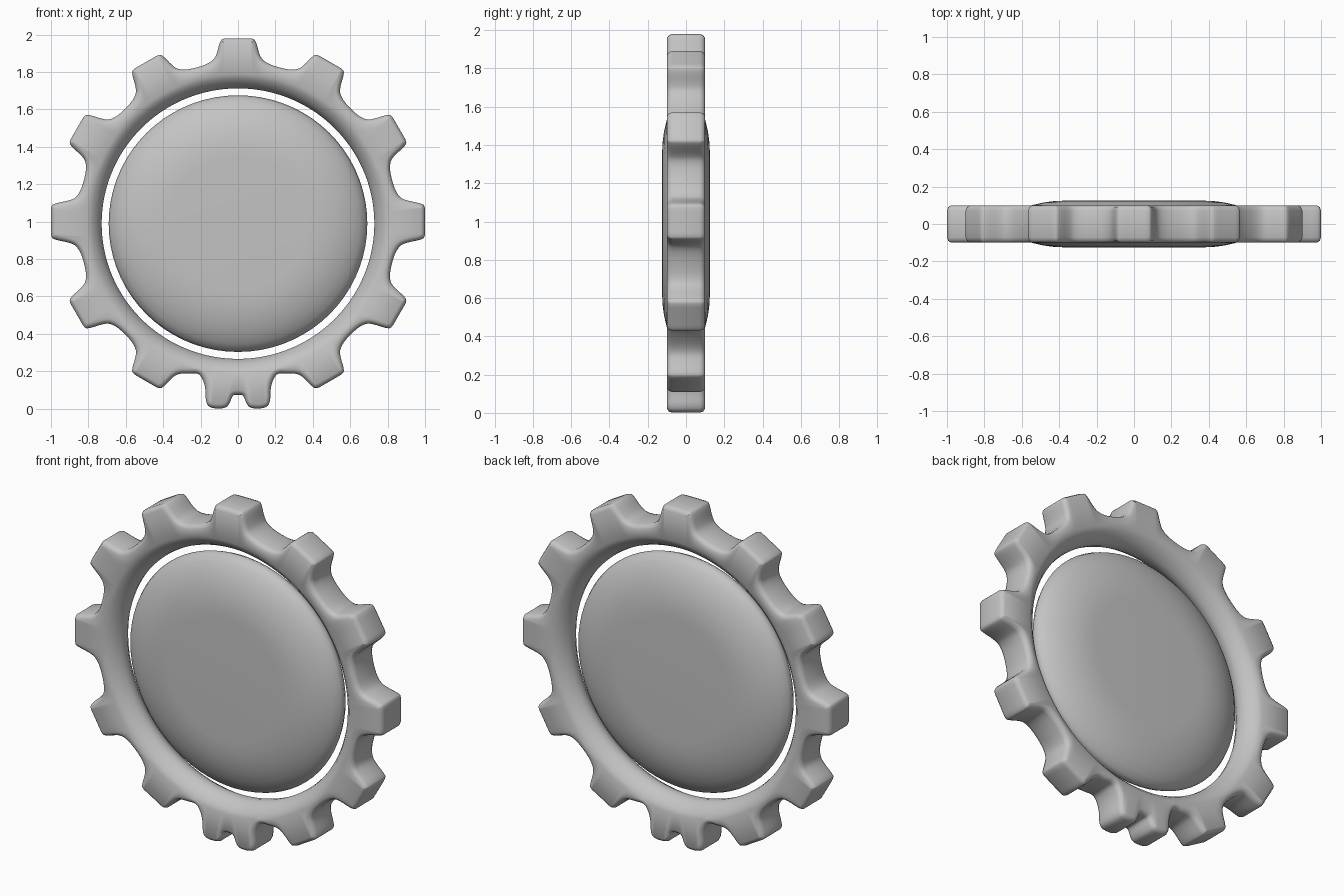
import bpy, bmesh, math
from mathutils import Vector

cube = bpy.data.objects.get("Cube")
if cube:
    bpy.data.objects.remove(cube, do_unlink=True)

grey = bpy.data.materials.new("plain_grey")
grey.use_nodes = True
colour = (0.55, 0.55, 0.55, 1)
grey.diffuse_color = colour
grey.node_tree.nodes["Principled BSDF"].inputs["Base Color"].default_value = colour


def loft(name, loops, closed):
    """Skin a list of equal-length point loops; wrap round or cap the ends."""
    bm = bmesh.new()
    rows = [[bm.verts.new(p) for p in loop] for loop in loops]
    n = len(rows[0])
    pairs = list(zip(rows, rows[1:]))
    if closed:
        pairs.append((rows[-1], rows[0]))
    else:
        bm.faces.new(rows[0])
        bm.faces.new(rows[-1])
    for a, b in pairs:
        for i in range(n):
            j = (i + 1) % n
            bm.faces.new((a[i], a[j], b[j], b[i]))
    bmesh.ops.recalc_face_normals(bm, faces=bm.faces)
    mesh = bpy.data.meshes.new(name)
    bm.to_mesh(mesh)
    bm.free()
    mesh.materials.append(grey)
    obj = bpy.data.objects.new(name, mesh)
    bpy.context.collection.objects.link(obj)
    bpy.ops.object.select_all(action='DESELECT')
    obj.select_set(True)
    bpy.context.view_layer.objects.active = obj
    bpy.ops.object.shade_smooth_by_angle(angle=math.radians(50))
    return obj


# Half tooth profiles as (sideways, outward), from the middle to the root
def plain_tooth(tip):
    return [(0.03, tip), (0.08, tip), (0.096, tip - 0.015),
            (0.115, 0.89), (0.135, 0.86), (0.18, 0.835)]


split_tooth = [(0.012, 0.926), (0.03, 0.93), (0.045, 0.975), (0.07, 1.0), (0.15, 0.998),
               (0.173, 0.965), (0.173, 0.9), (0.185, 0.85), (0.21, 0.81)]

# Outline of the whole gear, tooth by tooth
TEETH = 12
outline = []
for k in range(TEETH):
    a = math.tau * k / TEETH
    out = Vector((math.cos(a), math.sin(a)))
    side = Vector((-out.y, out.x))
    half = split_tooth if k == 9 else plain_tooth(0.98 + 0.02 * out.x ** 2)
    full = [(-s, r) for s, r in reversed(half)] + half
    outline += [side * s + out * r for s, r in full]

# Round the corners by cutting each one
for _ in range(2):
    cut = []
    for p, q in zip(outline, outline[1:] + outline[:1]):
        cut += [p.lerp(q, 0.25), p.lerp(q, 0.75)]
    outline = cut
count = len(outline)


def outer_loop(inset, y):
    pts = []
    for i, p in enumerate(outline):
        t = (outline[(i + 1) % count] - outline[i - 1]).normalized()
        q = p + Vector((-t.y, t.x)) * inset
        pts.append((q.x, y, q.y + 1))
    return pts


def inner_loop(radius, y):
    return [(radius * 1.008 * p.x / p.length, y, radius * p.y / p.length + 0.989)
            for p in outline]


# Toothed ring: rounded inner ridge, flat sides, softened outer edge
inner = [(0.8, 0.098), (0.775, 0.086), (0.748, 0.06), (0.729, 0.028)]
outer = [(0.0, 0.072), (0.007, 0.09), (0.023, 0.1)]
loops = [inner_loop(r, -y) for r, y in inner]
loops += [inner_loop(0.723, 0)]
loops += [inner_loop(r, y) for r, y in reversed(inner)]
loops += [outer_loop(d, y) for d, y in reversed(outer)]
loops += [outer_loop(d, -y) for d, y in outer]
loft("toothed_ring", loops, True)

# Domed disc with flat middles, floating in the ring
dome = [(0.36, 0.125), (0.42, 0.123), (0.48, 0.115), (0.54, 0.101),
        (0.6, 0.078), (0.645, 0.052), (0.675, 0.025)]
SIDES = 72


def disc_loop(radius, y):
    return [(radius * 1.008 * math.cos(math.tau * i / SIDES), y,
             radius * math.sin(math.tau * i / SIDES) + 0.989) for i in range(SIDES)]


loops = [disc_loop(r, -y) for r, y in dome]
loops += [disc_loop(0.686, 0)]
loops += [disc_loop(r, y) for r, y in reversed(dome)]
loft("centre_disc", loops, False)
